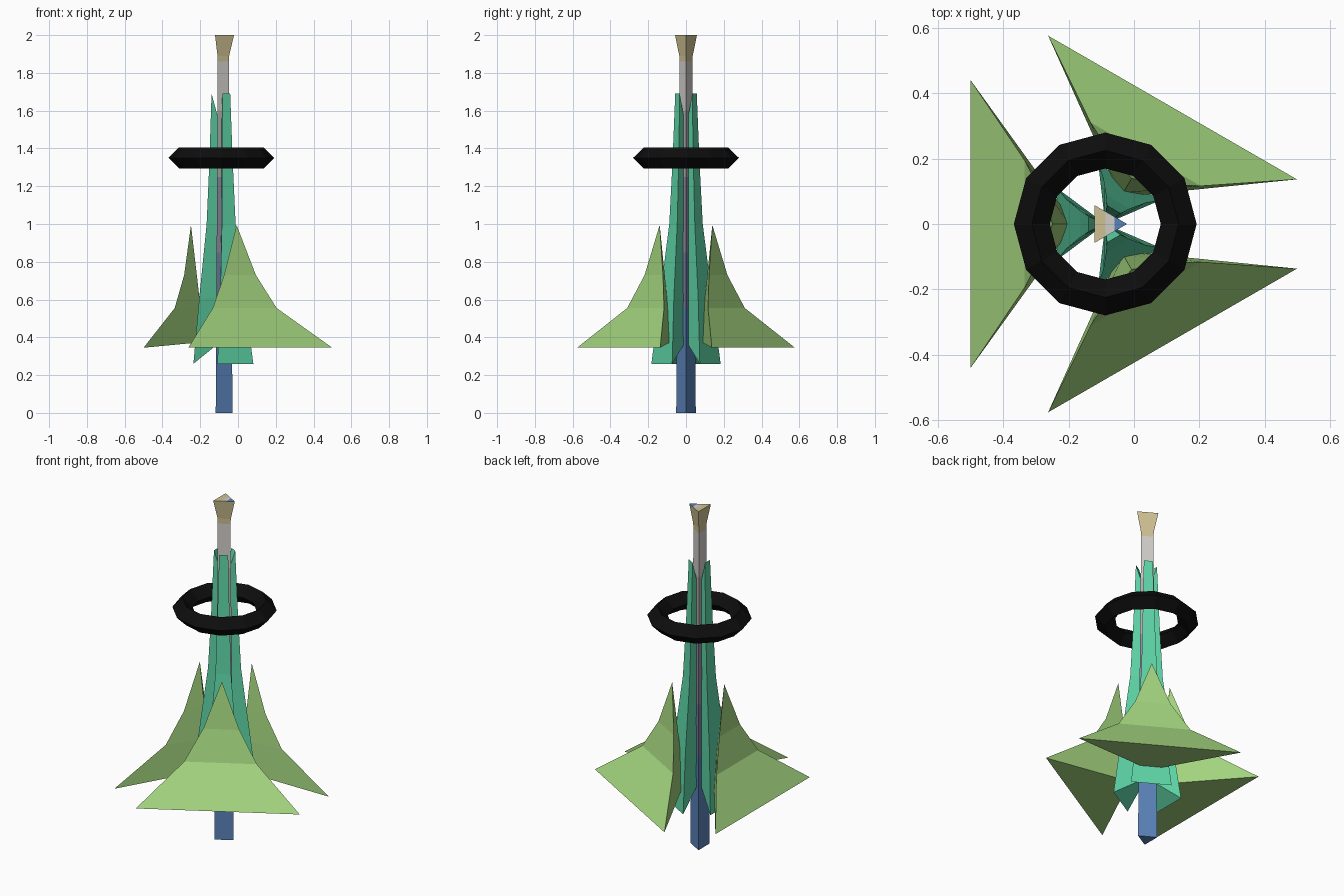
import bpy, bmesh, math
from mathutils import Vector

if "Cube" in bpy.data.objects:
    bpy.data.objects.remove(bpy.data.objects["Cube"], do_unlink=True)

AXIS_X = -0.088  # the three-fold axis sits left of the origin


def material(name, rgb):
    """Make a flat material from an sRGB colour."""
    lin = [c / 12.92 if c <= 0.04045 else ((c + 0.055) / 1.055) ** 2.4
           for c in (v / 255 for v in rgb)] + [1.0]
    m = bpy.data.materials.new(name)
    m.use_nodes = True
    m.diffuse_color = lin
    bsdf = m.node_tree.nodes["Principled BSDF"]
    bsdf.inputs["Base Color"].default_value = lin
    bsdf.inputs["Roughness"].default_value = 0.9
    return m


BLUE = material("blue", (90, 130, 185))
SLATE = material("slate mauve", (120, 128, 165))
MAUVE = material("mauve grey", (150, 142, 165))
SILVER = material("silver grey", (182, 178, 180))
PALE = material("pale grey", (208, 206, 202))
SAND = material("sand", (206, 193, 146))
TEAL = material("teal", (94, 213, 167))
GREEN = material("leaf green", (163, 212, 126))
BLACK = material("black", (13, 13, 13))


def finish(bm, name, mats):
    bmesh.ops.recalc_face_normals(bm, faces=bm.faces)
    mesh = bpy.data.meshes.new(name)
    bm.to_mesh(mesh)
    bm.free()
    for m in mats:
        mesh.materials.append(m)
    ob = bpy.data.objects.new(name, mesh)
    ob.location.x = AXIS_X
    bpy.context.collection.objects.link(ob)
    return ob


def loft(bm, rings):
    """Join triangular rings into a closed body; returns the last cap if any."""
    rows = [[bm.verts.new(p) for p in ring] for ring in rings]
    for a, b in zip(rows, rows[1:]):
        for i in range(3):
            j = (i + 1) % 3
            bm.faces.new((a[i], a[j], b[j], b[i]))
    bm.faces.new(rows[0])
    return bm.faces.new(rows[-1])


# Central three-sided stem, coloured in bands by height
bands = [(0.55, 0), (0.85, 1), (1.25, 2), (1.6, 3), (1.86, 4), (9, 5)]
stem_profile = [(0, 0.060), (0.55, 0.0535), (0.85, 0.050), (1.25, 0.0455),
                (1.6, 0.041), (1.86, 0.040), (1.89, 0.041), (2.0, 0.067)]
bm = bmesh.new()
cap = loft(bm, [[(r * math.cos(t), r * math.sin(t), z)
                 for t in (0, math.tau / 3, 2 * math.tau / 3)]
                for z, r in stem_profile])
# Cut the top cap into three colour strips
for x in (0.0, 0.028):
    top = [f for f in bm.faces if all(v.co.z > 1.99 for v in f.verts)]
    geom = set(top)
    for f in top:
        geom.update(f.edges)
        geom.update(f.verts)
    bmesh.ops.bisect_plane(bm, geom=list(geom), plane_co=(x, 0, 0), plane_no=(1, 0, 0))
for f in bm.faces:
    c = f.calc_center_median()
    if c.z > 1.99:
        f.material_index = 5 if c.x < 0 else 4 if c.x < 0.028 else 0
    else:
        f.material_index = next(i for z, i in bands if c.z < z)
finish(bm, "stem", [BLUE, SLATE, MAUVE, SILVER, PALE, SAND])


def blade(name, angle, profile, mat, pointed):
    """Three-sided blade; rows are outer distance, half width, outer z, inner distance, inner z."""
    out = Vector((math.cos(angle), math.sin(angle), 0))
    side = Vector((-out.y, out.x, 0))
    up = Vector((0, 0, 1))
    rings = [(out * d + side * w + up * z, out * d - side * w + up * z, out * a + up * zi)
             for d, w, z, a, zi in profile]
    bm = bmesh.new()
    loft(bm, rings)
    if pointed:  # close the last ring to a single tip
        bmesh.ops.remove_doubles(bm, verts=bm.verts, dist=0.001)
    finish(bm, name, [mat])


inner_blade = [(0.148, 0.110, 0.26, 0.0, 0.38),
               (0.118, 0.075, 0.60, 0.0, 0.62),
               (0.078, 0.042, 1.00, 0.0, 1.00),
               (0.064, 0.033, 1.32, 0.0, 1.28),
               (0.052, 0.024, 1.69, 0.0, 1.50)]
outer_leaf = [(0.412, 0.440, 0.345, 0.095, 0.375),
              (0.247, 0.195, 0.555, 0.110, 0.555),
              (0.197, 0.097, 0.730, 0.130, 0.730),
              (0.161, 0.0, 0.995, 0.161, 0.995)]

# Three blades and three leaves around the stem
for label, deg in (("right", 180), ("front", -60), ("back", 60)):
    blade(label + "_inner_blade", math.radians(deg), inner_blade, TEAL, False)
    blade(label + "_outer_leaf", math.radians(deg), outer_leaf, GREEN, True)

# Floating ring with a diamond section
bpy.ops.mesh.primitive_torus_add(major_segments=12, minor_segments=4, major_radius=0.225,
                                 minor_radius=0.055, location=(AXIS_X, 0, 1.35))
ring = bpy.context.object
ring.name = "floating_ring"
ring.data.materials.append(BLACK)
for p in ring.data.polygons:
    p.use_smooth = False
